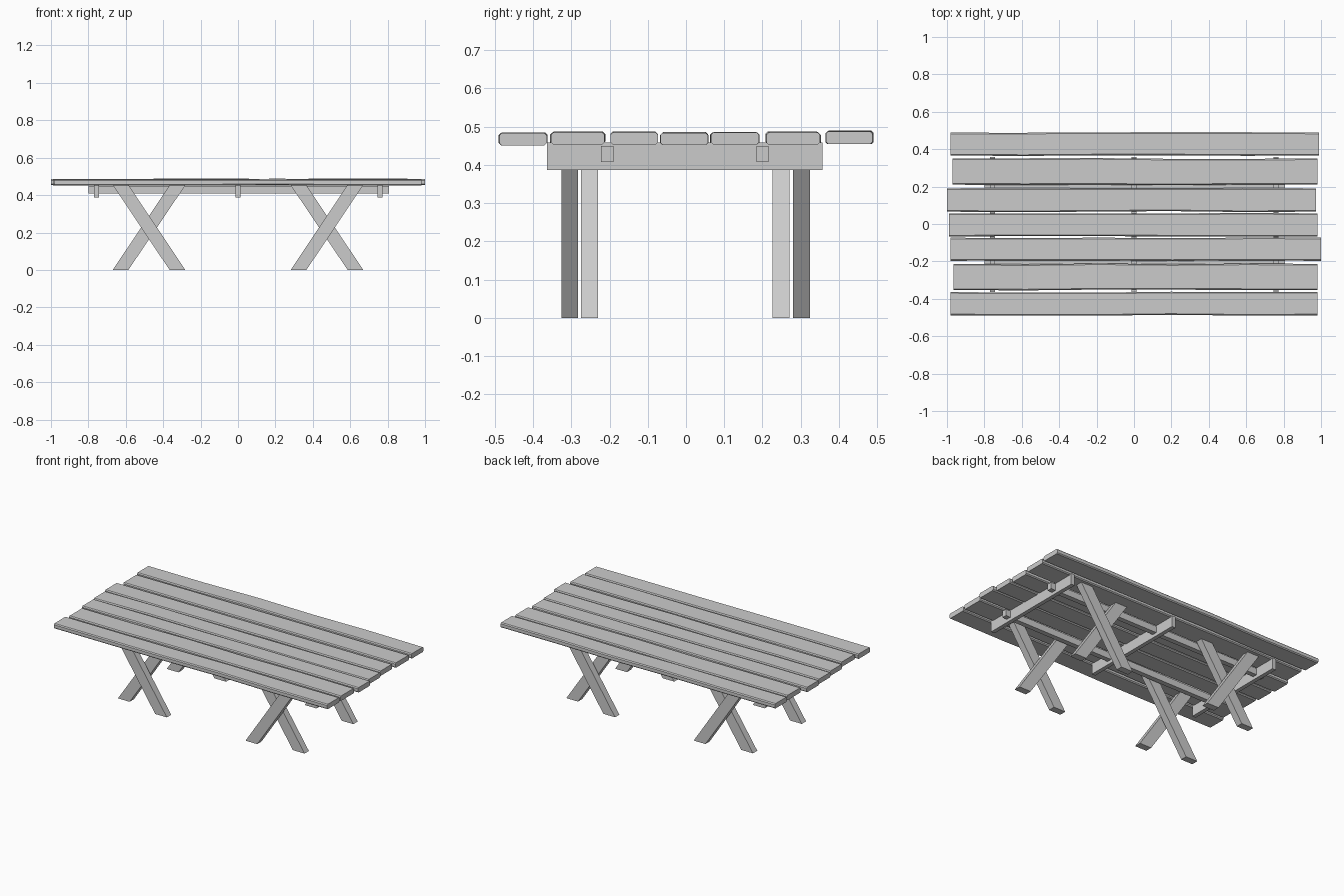
import bpy, bmesh, random

if "Cube" in bpy.data.objects:
    bpy.data.objects.remove(bpy.data.objects["Cube"])

random.seed(4)


def finish(name, bm):
    bmesh.ops.recalc_face_normals(bm, faces=bm.faces[:])
    me = bpy.data.meshes.new(name)
    bm.to_mesh(me)
    bm.free()
    ob = bpy.data.objects.new(name, me)
    bpy.context.collection.objects.link(ob)
    return ob


def loft(name, rings):
    """Skin a row of matching closed rings and cap both ends."""
    bm = bmesh.new()
    rows = [[bm.verts.new(p) for p in ring] for ring in rings]
    n = len(rows[0])
    for a, b in zip(rows, rows[1:]):
        for i in range(n):
            j = (i + 1) % n
            bm.faces.new((a[i], a[j], b[j], b[i]))
    bm.faces.new(rows[0][::-1])
    bm.faces.new(rows[-1])
    return finish(name, bm)


def box(name, x0, x1, y0, y1, z0, z1):
    return loft(name, [[(x, y0, z0), (x, y1, z0), (x, y1, z1), (x, y0, z1)]
                       for x in (x0, x1)])


def plank(name, x0, x1, y0, y1, z0, z1, c=0.006):
    """Slightly uneven board with chamfered long edges."""
    rings = []
    for k in range(6):
        inner = 0 < k < 5
        x = x0 + (x1 - x0) * k / 5
        a = y0 + (random.uniform(-.003, .003) if inner else 0)
        b = y1 + (random.uniform(-.003, .003) if inner else 0)
        d = random.uniform(-.001, .003) if inner else 0
        lo, hi = z0 + d, z1 + d
        rings.append([(x, a + c, lo), (x, b - c, lo), (x, b, lo + c), (x, b, hi - c),
                      (x, b - c, hi), (x, a + c, hi), (x, a, hi - c), (x, a, lo + c)])
    return loft(name, rings)


# table top boards: x range, y range, bottom height
boards = [(-.98, .982, -.488, -.364, .451),
          (-.965, .982, -.353, -.213, .453),
          (-.982, 1.0, -.197, -.073, .453),
          (-.99, .982, -.067, .057, .452),
          (-1.0, .973, .066, .191, .453),
          (-.97, .982, .21, .35, .453),
          (-.98, .988, .366, .488, .455)]
for i, (x0, x1, y0, y1, z) in enumerate(boards):
    plank(f"top_board_{i + 1}", x0, x1, y0, y1, z, z + .032)

# cross battens under the top
for i, x in enumerate((-.757, 0, .76)):
    box(f"cross_batten_{i + 1}", x - .013, x + .013, -.363, .357, .387, .459)

# long rails
for side, y in (("front", -.206), ("back", .2)):
    box(f"{side}_rail", -.80, .806, y - .016, y + .016, .408, .45)


def leg(name, xb, xt, y0, y1, w=.042, top=.455):
    """Slanted leg, cut level at the floor and under the top."""
    return loft(name, [[(x - w, y0, z), (x + w, y0, z), (x + w, y1, z), (x - w, y1, z)]
                       for x, z in ((xb, 0), (xt, top))])


# four crossed leg pairs
for sx, end in ((-1, "left"), (1, "right")):
    for sy, side in ((-1, "front"), (1, "back")):
        oy = .302 if sy > 0 else .304
        iy = .248 if sy > 0 else .252
        leg(f"{side}_{end}_outer_leg", sx * .324, sx * .628, sy * oy - .022, sy * oy + .022)
        leg(f"{side}_{end}_inner_leg", sx * .628, sx * .322, sy * iy - .022, sy * iy + .022)
